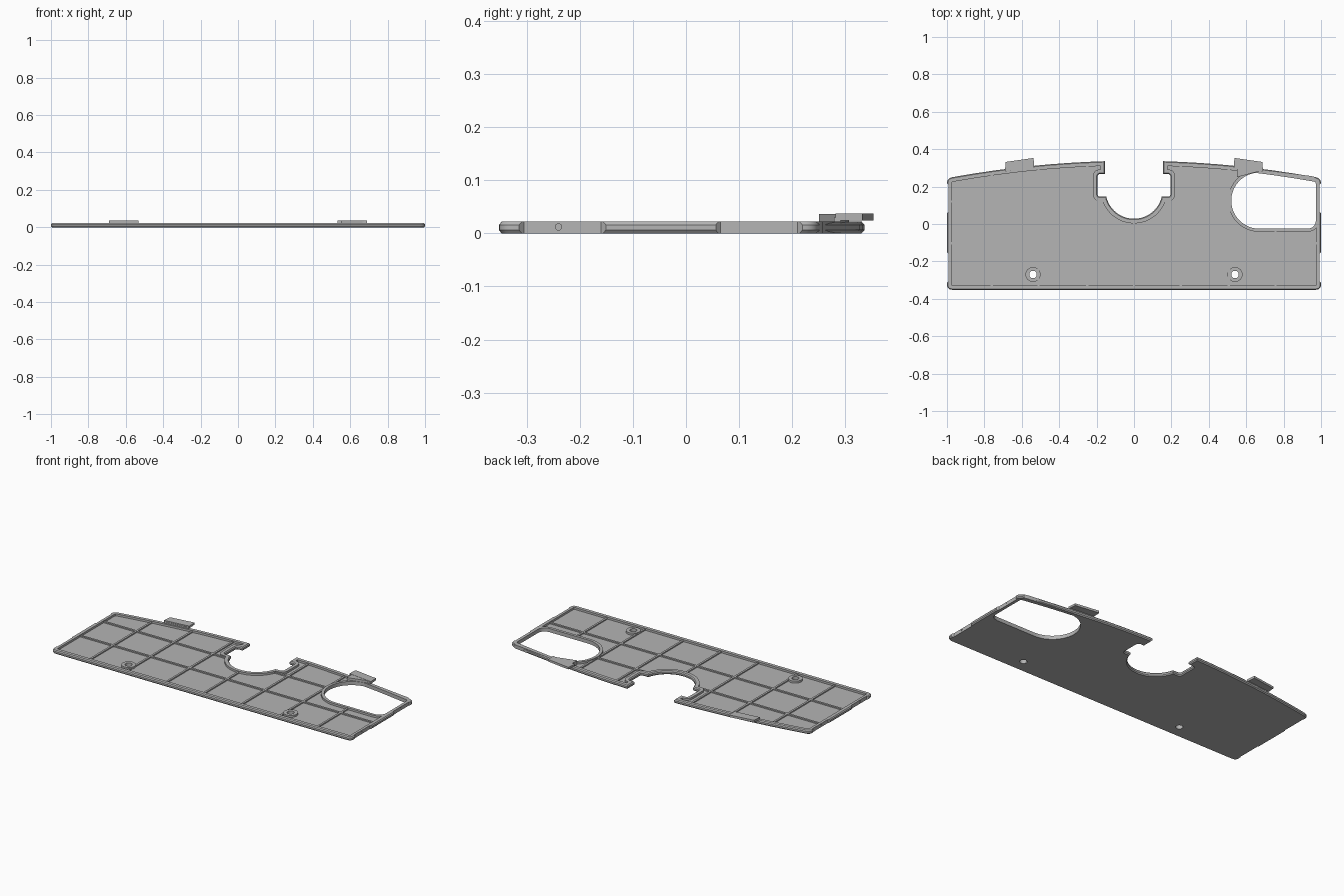
import bpy, bmesh, math
from mathutils import Vector

cube = bpy.data.objects.get("Cube")
if cube:
    bpy.data.objects.remove(cube, do_unlink=True)

TOP = 0.022      # height of the rim
FLOOR = 0.01     # thickness of the panel

grey = bpy.data.materials.new("plain grey")
grey.use_nodes = True
grey.diffuse_color = (0.46, 0.46, 0.46, 1)
grey.node_tree.nodes["Principled BSDF"].inputs["Base Color"].default_value = (0.46, 0.46, 0.46, 1)


def arc(cx, cy, r, a0, a1, n):
    angles = [math.radians(a0 + (a1 - a0) * i / n) for i in range(n + 1)]
    return [Vector((cx + r * math.cos(a), cy + r * math.sin(a))) for a in angles]


def fillet(prev, corner, nxt, r, n=5):
    """Rounded corner as a quadratic arc that starts r away from the corner."""
    c = Vector(corner)
    a = c + (Vector(prev) - c).normalized() * r
    b = c + (Vector(nxt) - c).normalized() * r
    return [a.lerp(c, i / n).lerp(c.lerp(b, i / n), i / n) for i in range(n + 1)]


def offset(path, d):
    """Mitred offset of a counter-clockwise loop, inward for positive d."""
    out = []
    for i, p in enumerate(path):
        e1 = (p - path[i - 1]).normalized()
        e2 = (path[(i + 1) % len(path)] - p).normalized()
        n1, n2 = Vector((-e1.y, e1.x)), Vector((-e2.y, e2.x))
        out.append(p + (n1 + n2) * d / (1 + n1.dot(n2)))
    return out


def finish(name, bm):
    bmesh.ops.recalc_face_normals(bm, faces=bm.faces)
    mesh = bpy.data.meshes.new(name)
    bm.to_mesh(mesh)
    bm.free()
    mesh.materials.append(grey)
    ob = bpy.data.objects.new(name, mesh)
    bpy.context.collection.objects.link(ob)
    return ob


def sweep(name, path, profile):
    """Carry a closed (offset, height) section around a closed path."""
    bm = bmesh.new()
    rings = [[bm.verts.new((p.x, p.y, z)) for p in offset(path, d)] for d, z in profile]
    for j, ring in enumerate(rings):
        other = rings[j - 1]
        for i in range(len(ring)):
            bm.faces.new((other[i - 1], other[i], ring[i], ring[i - 1]))
    return finish(name, bm)


def prism(name, pts, z0, z1):
    bm = bmesh.new()
    base = bm.faces.new([bm.verts.new((x, y, z0)) for x, y in pts])
    new = bmesh.ops.extrude_face_region(bm, geom=[base])["geom"]
    bmesh.ops.translate(bm, vec=(0, 0, z1 - z0),
                        verts=[v for v in new if isinstance(v, bmesh.types.BMVert)])
    return finish(name, bm)


def box(name, x0, x1, y0, y1, z0, z1):
    return prism(name, [(x0, y0), (x1, y0), (x1, y1), (x0, y1)], z0, z1)


def select_only(ob):
    bpy.ops.object.select_all(action='DESELECT')
    ob.select_set(True)
    bpy.context.view_layer.objects.active = ob


def cut(ob, cutter):
    mod = ob.modifiers.new("cut", 'BOOLEAN')
    mod.operation, mod.solver, mod.object = 'DIFFERENCE', 'EXACT', cutter
    select_only(ob)
    bpy.ops.object.modifier_apply(modifier=mod.name)
    bpy.data.objects.remove(cutter, do_unlink=True)


def back_y(x):
    return 0.338 - 0.093 * x * x


# Half outline: round notch, side pocket, curved back edge, side, front corner
back_corner, front_corner = (1, back_y(1)), (1, -0.352)
half = arc(0, 0.18, 0.152, 273, 347, 14)
half += [Vector((0.175, 0.146))]
half += fillet((0.15, 0.146), (0.195, 0.146), (0.195, 0.267), 0.015)
half += fillet((0.195, 0.146), (0.195, 0.267), (0.155, 0.267), 0.015)
half += [Vector((0.155, 0.267))]
half += [Vector((x, back_y(x))) for x in [0.155 + 0.1 * i for i in range(9)]]
half += fillet((0.955, back_y(0.955)), back_corner, front_corner, 0.028)
half += fillet(back_corner, front_corner, (0, -0.352), 0.03)
outline = [Vector((-p.x, p.y)) for p in half] + half[::-1]

# Rounded opening in the left wing
low, high, start = (0.973, -0.025), (0.973, 0.236), (0.67, 0.274)
opening = arc(0.67, 0.125, 0.15, 92, 270, 24)
opening += fillet((0.67, -0.025), low, high, 0.05)
opening += fillet(low, high, start, 0.03)

# Floor panel with its holes
screws = [(-0.54, -0.27), (0.54, -0.27)]
loops = [offset(outline, 0.015), opening]
loops += [arc(x, y, 0.02, 0, 345, 23) for x, y in screws]
curve = bpy.data.curves.new("floor_panel", 'CURVE')
curve.dimensions, curve.fill_mode, curve.extrude = '2D', 'BOTH', FLOOR / 2
for loop in loops:
    spline = curve.splines.new('POLY')
    spline.points.add(len(loop) - 1)
    for point, p in zip(spline.points, loop):
        point.co = (p.x, p.y, 0, 1)
    spline.use_cyclic_u = True
curve.materials.append(grey)
panel = bpy.data.objects.new("floor_panel", curve)
panel.location.z = FLOOR / 2
bpy.context.collection.objects.link(panel)
select_only(panel)
bpy.ops.object.convert(target='MESH')

# Outer rim with a bevelled outside edge
rim = sweep("outer_rim", outline, [(0.005, 0), (0, 0.006), (0, 0.016), (0.005, TOP),
                                   (0.025, TOP), (0.025, 0)])

# Recessed side flats with small round dimples
for s in (-1, 1):
    for y0, y1, dimple in ((-0.305, -0.16, -0.24), (0.065, 0.21, 0.13)):
        cut(rim, prism("flat_cutter", [(s * 0.991, y0), (s * 1.02, y0 - 0.029),
                                       (s * 1.02, y1 + 0.029), (s * 0.991, y1)], -0.01, 0.04))
        bpy.ops.mesh.primitive_cylinder_add(vertices=16, radius=0.006, depth=0.008,
                                            location=(s * 0.991, dimple, 0.012),
                                            rotation=(0, math.pi / 2, 0))
        cut(rim, bpy.context.object)

# Rim around the opening
sweep("opening_rim", opening, [(0, 0), (0, TOP), (-0.017, TOP), (-0.017, 0)])

# Stiffening ribs
W, RIB = 0.006, 0.017
for x, y1 in ((-0.76, 0.27), (-0.51, 0.3), (-0.25, 0.315), (0, 0.02),
              (0.25, 0.315), (0.506, 0.3), (0.757, -0.035)):
    box("long_rib", x - W, x + W, -0.34, y1, 0.005, RIB)
for x0, x1, y in ((-0.98, -0.15, 0.12), (0.15, 0.51, 0.12), (-0.98, 0.98, -0.103)):
    box("cross_rib", x0, x1, y - W, y + W, 0.005, RIB)

# Screw bosses
for x, y in screws:
    sweep("screw_boss", arc(x, y, 0.04, 0, 345, 23),
          [(0, 0.004), (0, TOP), (0.02, TOP), (0.02, 0.004)])

# Slanted latch tabs on the back edge
for s in (-1, 1):
    prism("latch_tab", [(s * 0.533, 0.299), (s * 0.69, 0.281),
                        (s * 0.686, 0.332), (s * 0.537, 0.353)], 0.024, 0.037)
    prism("latch_foot", [(s * 0.535, 0.295), (s * 0.688, 0.279),
                         (s * 0.688, 0.291), (s * 0.535, 0.307)], 0.008, 0.03)
prism("latch_brace", [(0.55, 0.25), (0.68, 0.285), (0.55, 0.3)], 0.008, 0.036)

# Smooth the rounded walls and keep the edges sharp
for ob in bpy.context.collection.objects:
    if ob.type == 'MESH' and ob.name.startswith(("outer", "opening", "screw", "floor")):
        select_only(ob)
        bpy.ops.object.shade_smooth_by_angle(angle=math.radians(30))
